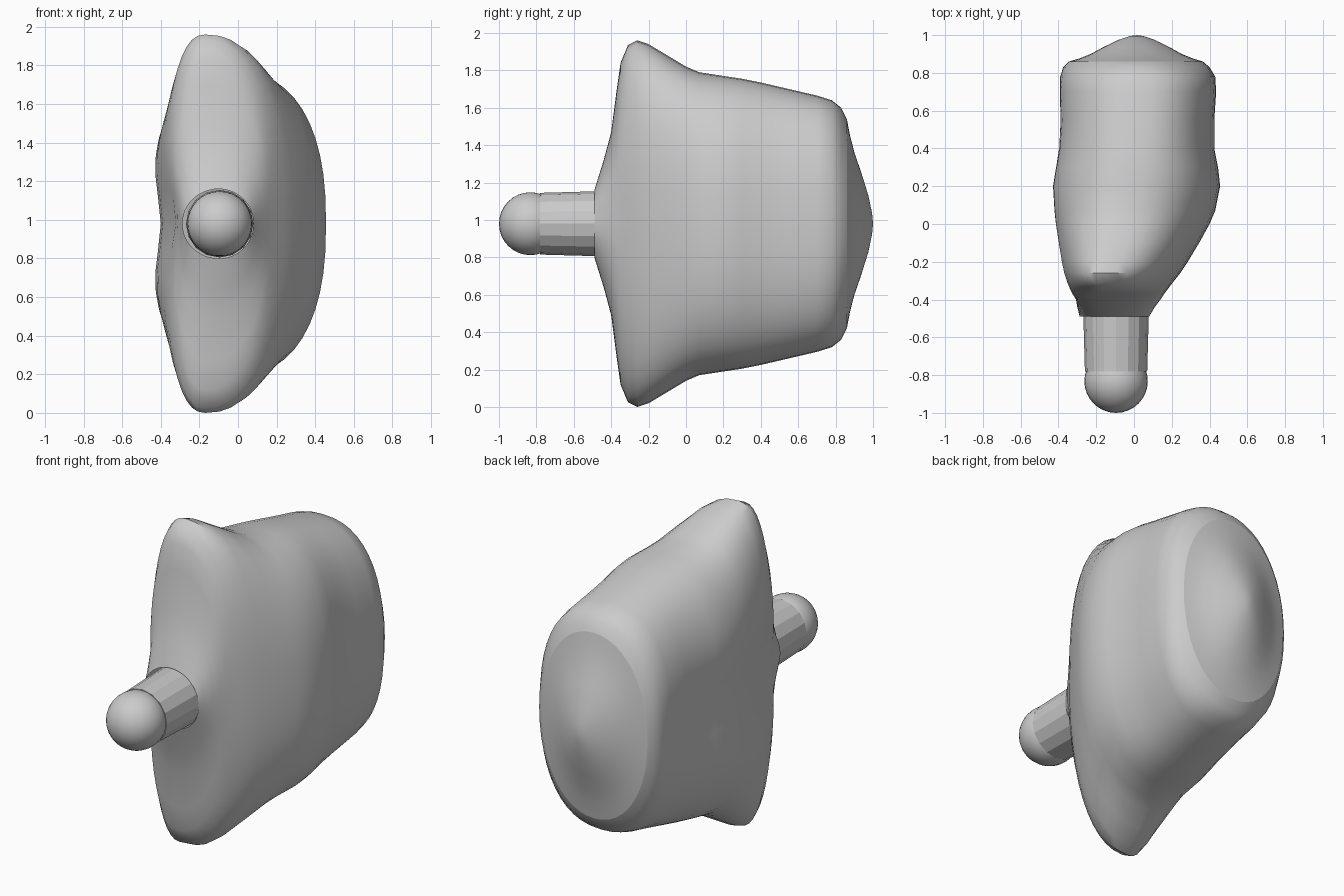
import bpy, bmesh, math
from mathutils import Matrix

if "Cube" in bpy.data.objects:
    bpy.data.objects.remove(bpy.data.objects["Cube"])

ZC = 0.98
SEG = 48

# Body stations: y, half height, left x, right x, x of the crest
STATIONS = [
    (-0.49, 0.18, -0.29, 0.08, -0.10),
    (-0.44, 0.34, -0.315, 0.11, -0.12),
    (-0.40, 0.49, -0.33, 0.14, -0.14),
    (-0.37, 0.72, -0.345, 0.16, -0.16),
    (-0.35, 0.86, -0.352, 0.175, -0.17),
    (-0.31, 0.955, -0.368, 0.205, -0.175),
    (-0.26, 0.98, -0.385, 0.245, -0.17),
    (-0.20, 0.96, -0.40, 0.285, -0.15),
    (-0.10, 0.90, -0.42, 0.345, -0.12),
    (0.0, 0.84, -0.44, 0.40, -0.09),
    (0.07, 0.81, -0.45, 0.43, -0.06),
    (0.20, 0.79, -0.46, 0.456, -0.03),
    (0.30, 0.775, -0.445, 0.445, -0.01),
    (0.40, 0.755, -0.425, 0.425, 0.0),
    (0.55, 0.72, -0.412, 0.425, 0.01),
    (0.70, 0.685, -0.405, 0.435, 0.015),
    (0.78, 0.66, -0.393, 0.43, 0.02),
    (0.83, 0.62, -0.375, 0.40, 0.02),
    (0.86, 0.56, -0.345, 0.365, 0.015),
]
# Bulging rear cap: scale of the rim, y
CAP = [(0.85, 0.876), (0.68, 0.90), (0.5, 0.935), (0.27, 0.975), (0.1, 0.995)]


def section(y, h, xl, xr, xt):
    front = max(0.0, min(1.0, (y + 0.5) / 0.25))
    n = 2.0 + 0.4 * front
    if y > 0.8:
        n = 2.1
    # shallow hollow along the left side
    dent = 0.06 * front * max(0.0, min(1.0, (0.8 - y) / 0.5))
    pts = []
    for i in range(SEG):
        a = 2 * math.pi * i / SEG
        c, s = math.cos(a), math.sin(a)
        z = math.copysign(abs(s) ** (2 / n), s) * h
        w = abs(c) ** (2 / n)
        x = xt + (xr - xt) * w if c > 0 else xt + (xl - xt) * w
        if c < 0:
            x += dent * math.exp(-(z / 0.24) ** 2)
        pts.append((x, y, ZC + z))
    return pts


def finish(bm, name, angle):
    bmesh.ops.recalc_face_normals(bm, faces=bm.faces)
    me = bpy.data.meshes.new(name)
    bm.to_mesh(me)
    bm.free()
    ob = bpy.data.objects.new(name, me)
    bpy.context.collection.objects.link(ob)
    bpy.ops.object.select_all(action='DESELECT')
    ob.select_set(True)
    bpy.context.view_layer.objects.active = ob
    if angle:
        bpy.ops.object.shade_smooth_by_angle(angle=math.radians(angle))
    return ob


def loft(name, sections, tip=None, angle=40):
    bm = bmesh.new()
    rings = [[bm.verts.new(p) for p in s] for s in sections]
    for a, b in zip(rings, rings[1:]):
        for i in range(SEG):
            j = (i + 1) % SEG
            bm.faces.new((a[i], a[j], b[j], b[i]))
    if tip:
        t = bm.verts.new(tip)
        for i in range(SEG):
            bm.faces.new((rings[-1][i], rings[-1][(i + 1) % SEG], t))
    return finish(bm, name, angle)


# Main flared body
loft("body", [section(*s) for s in STATIONS])

# Rear cap
rim = section(*STATIONS[-1])
cx = 0.015
rings = [rim] + [[(cx + (x - cx) * k, y, ZC + (z - ZC) * k) for x, _, z in rim]
                 for k, y in CAP]
loft("rear_cap", rings, (cx, 1.0, ZC))

# Front stem
bm = bmesh.new()
bmesh.ops.create_cone(bm, cap_ends=True, segments=16, radius1=0.175, radius2=0.165,
                      depth=0.36,
                      matrix=Matrix.Translation((-0.095, -0.60, ZC)) @ Matrix.Rotation(math.pi / 2, 4, 'X'))
finish(bm, "stem", 20)

# Rounded knob on the stem
bm = bmesh.new()
bmesh.ops.create_uvsphere(bm, u_segments=32, v_segments=16, radius=0.168,
                          matrix=Matrix.Translation((-0.095, -0.832, ZC)))
finish(bm, "knob", 30)
